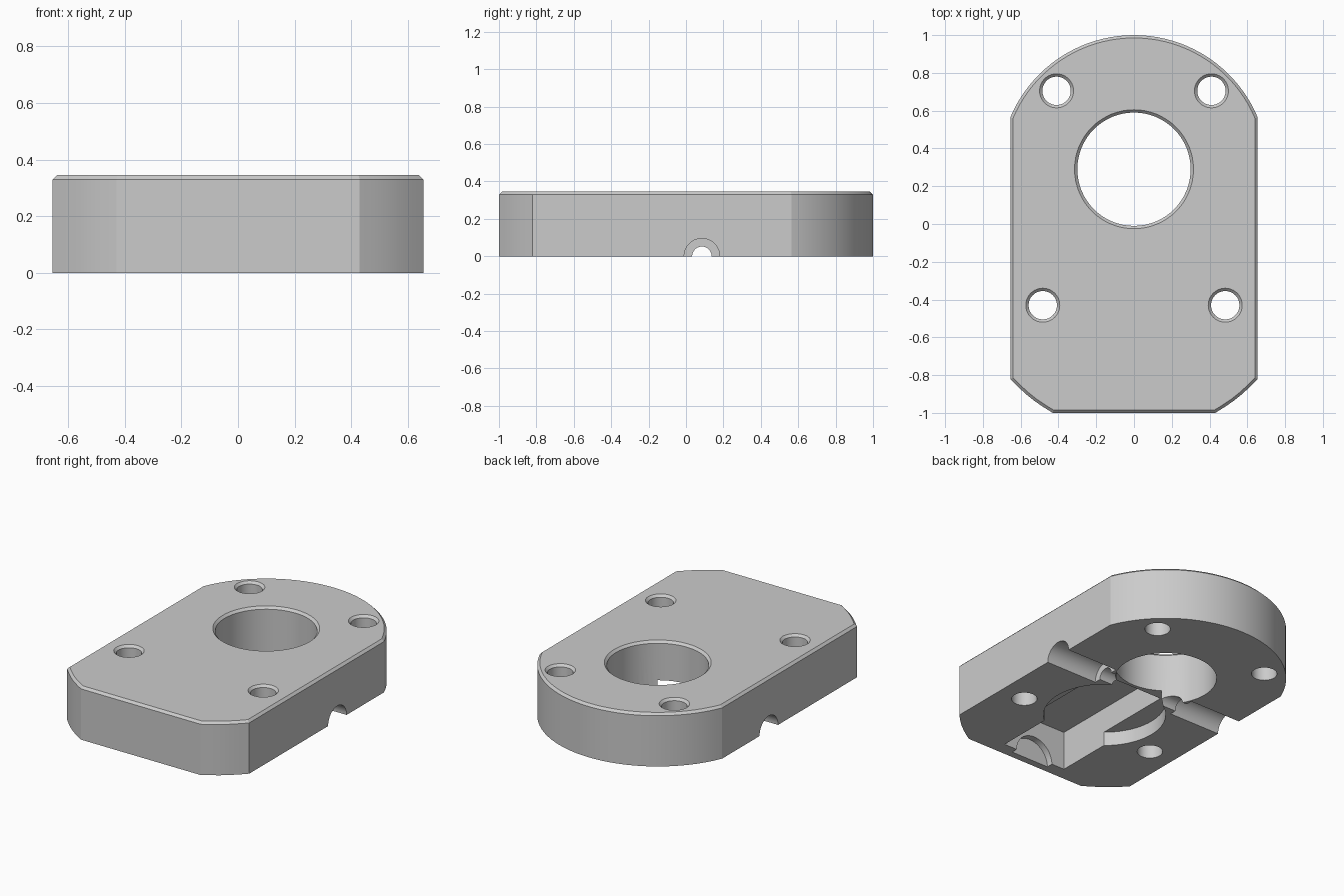
import bpy, bmesh, math
from mathutils import Matrix

cube = bpy.data.objects.get("Cube")
if cube:
    bpy.data.objects.remove(cube)

HEIGHT, HALF, CHAMFER = 0.345, 0.655, 0.015
HOLE_Y, HOLE_R, ROUND_R = 0.29, 0.3, 0.71

grey = bpy.data.materials.new("plain_grey")
grey.use_nodes = True
grey.diffuse_color = (0.6, 0.6, 0.6, 1)
grey.node_tree.nodes["Principled BSDF"].inputs["Base Color"].default_value = (0.6, 0.6, 0.6, 1)


def make_object(name, bm):
    bmesh.ops.recalc_face_normals(bm, faces=bm.faces)
    mesh = bpy.data.meshes.new(name)
    bm.to_mesh(mesh)
    bm.free()
    mesh.materials.append(grey)
    obj = bpy.data.objects.new(name, mesh)
    bpy.context.collection.objects.link(obj)
    return obj


def turned(name, profile, location, axis="Z", segments=64):
    """Solid of revolution from (radius, distance) pairs."""
    bm = bmesh.new()
    rings = [[bm.verts.new((r * math.cos(math.tau * i / segments),
                            r * math.sin(math.tau * i / segments), d))
              for i in range(segments)] for r, d in profile]
    for low, high in zip(rings, rings[1:]):
        for i in range(segments):
            j = (i + 1) % segments
            bm.faces.new((low[i], low[j], high[j], high[i]))
    bm.faces.new(rings[0])
    bm.faces.new(rings[-1])
    turn = {"Z": Matrix(), "X": Matrix.Rotation(math.pi / 2, 4, "Y"),
            "Y": Matrix.Rotation(-math.pi / 2, 4, "X")}[axis]
    bm.transform(Matrix.Translation(location) @ turn)
    return make_object(name, bm)


def block(name, x, y, z):
    bm = bmesh.new()
    bmesh.ops.create_cube(bm, size=1)
    size = [b - a for a, b in (x, y, z)]
    centre = [(a + b) / 2 for a, b in (x, y, z)]
    bm.transform(Matrix.Translation(centre) @ Matrix.Diagonal((*size, 1)))
    return make_object(name, bm)


def chamfered_hole(name, radius, x, y):
    top = HEIGHT + 0.05
    return turned(name, [(radius, -0.1), (radius, HEIGHT - CHAMFER),
                         (radius + CHAMFER, HEIGHT), (radius + CHAMFER, top)], (x, y, 0))


# Plate outline: rounded back, slightly bowed front corners
start = math.acos(HALF / ROUND_R)
steps = 40
outline = []
for i in range(steps + 1):
    a = start + (math.pi - 2 * start) * i / steps
    outline.append((ROUND_R * math.cos(a), HOLE_Y + ROUND_R * math.sin(a)))
corner = []
for i in range(6):
    t = i / 5
    bow = 0.012 * math.sin(math.pi * t)
    corner.append((-HALF + 0.225 * t - 0.62 * bow, -0.82 - 0.18 * t - 0.78 * bow))
outline += corner + [(-x, y) for x, y in reversed(corner)]

# Plate body with a chamfered top rim
bm = bmesh.new()
base = bm.faces.new([bm.verts.new((x, y, 0)) for x, y in outline])
up = bmesh.ops.extrude_face_region(bm, geom=[base], use_keep_orig=True)
bmesh.ops.translate(bm, vec=(0, 0, HEIGHT),
                    verts=[v for v in up["geom"] if isinstance(v, bmesh.types.BMVert)])
bmesh.ops.recalc_face_normals(bm, faces=bm.faces)
rim = [e for e in bm.edges if all(v.co.z > HEIGHT / 2 for v in e.verts)]
bmesh.ops.bevel(bm, geom=rim, offset=CHAMFER, segments=1, affect="EDGES")
plate = make_object("mounting_plate", bm)

# Through holes
cutters = [chamfered_hole("centre_hole", HOLE_R, 0, HOLE_Y)]
for side in (-1, 1):
    cutters.append(chamfered_hole("back_bolt_hole", 0.075, side * 0.41, 0.705))
    cutters.append(chamfered_hole("front_bolt_hole", 0.075, side * 0.483, -0.43))

# Underside: round recess, deep pocket and its shallow end relief
cutters.append(turned("round_recess", [(0.36, -0.1), (0.36, 0.09)], (0, -0.27, 0), segments=96))
cutters.append(block("deep_pocket", (-0.228, 0.228), (-0.914, -0.03), (-0.1, 0.25)))
cutters.append(turned("end_relief", [(0.135, -0.955), (0.135, -0.85)], (0, 0, 0), "Y"))

# Underside: stepped cross groove
cutters.append(turned("cross_groove", [(0.095, -0.8), (0.095, -0.29), (0.052, -0.29),
                                       (0.052, 0.29), (0.095, 0.29), (0.095, 0.8)],
                      (0, 0.085, 0), "X"))

bpy.context.view_layer.objects.active = plate
for cutter in cutters:
    cut = plate.modifiers.new(cutter.name, "BOOLEAN")
    cut.operation, cut.solver, cut.object = "DIFFERENCE", "EXACT", cutter
    bpy.ops.object.modifier_apply(modifier=cut.name)
    bpy.data.objects.remove(cutter)

for obj in bpy.context.selected_objects:
    obj.select_set(False)
plate.select_set(True)
bpy.ops.object.shade_smooth_by_angle(angle=math.radians(15))
